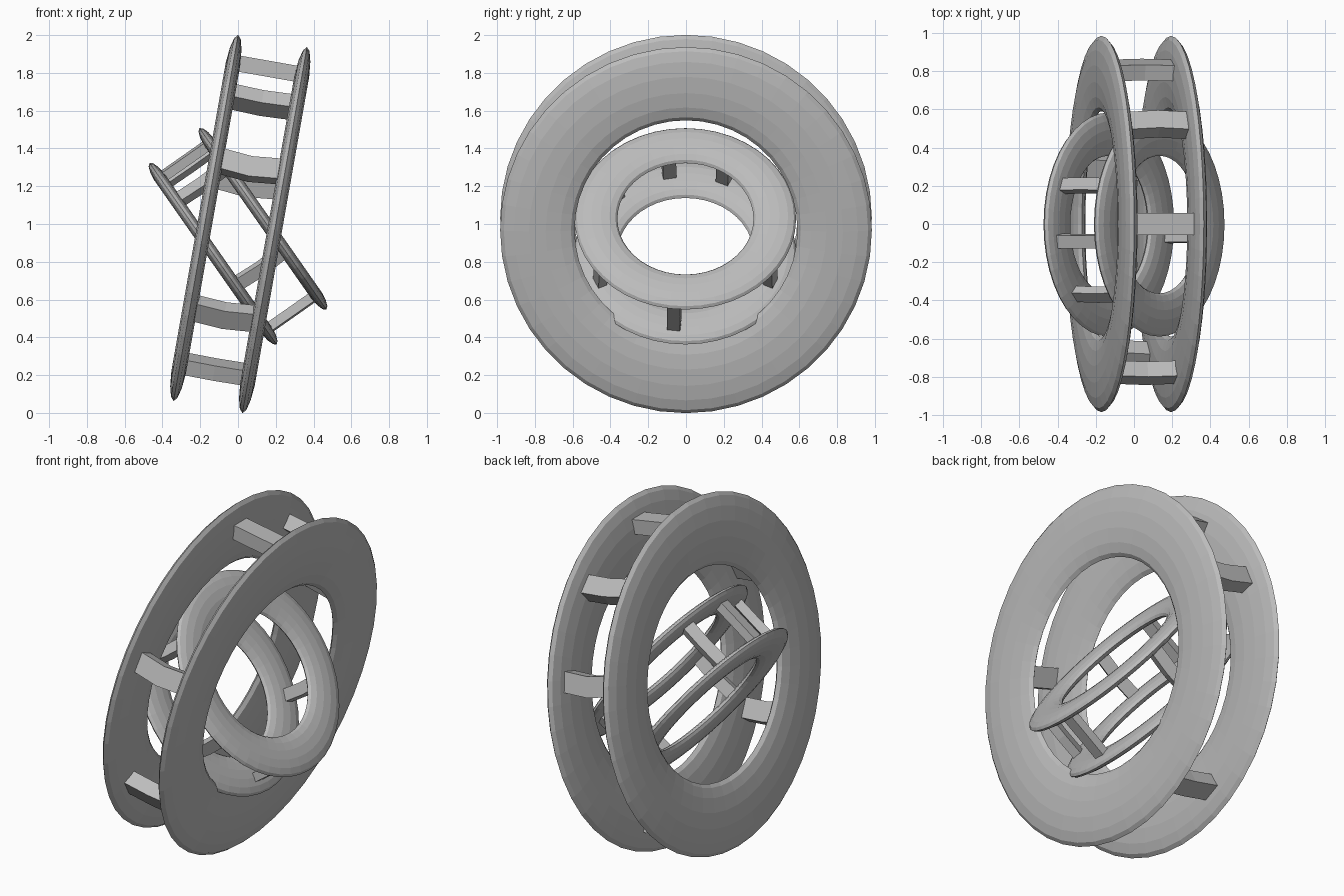
import bpy, bmesh, math
from mathutils import Matrix, Vector

if "Cube" in bpy.data.objects:
    bpy.data.objects.remove(bpy.data.objects["Cube"])

grey = bpy.data.materials.new("plain_grey")
grey.diffuse_color = (0.5, 0.5, 0.5, 1)
grey.use_nodes = True
grey.node_tree.nodes["Principled BSDF"].inputs["Base Color"].default_value = grey.diffuse_color


def finish(bm, name, matrix):
    bmesh.ops.recalc_face_normals(bm, faces=bm.faces)
    mesh = bpy.data.meshes.new(name)
    bm.to_mesh(mesh)
    bm.free()
    mesh.materials.append(grey)
    ob = bpy.data.objects.new(name, mesh)
    ob.matrix_world = matrix
    bpy.context.collection.objects.link(ob)


def ring(name, matrix, offset, major, minor, half_thick, seg=44, sides=14):
    # flattened torus around the local x axis
    bm = bmesh.new()
    rows = []
    for i in range(seg):
        a = 2 * math.pi * i / seg
        row = []
        for j in range(sides):
            b = 2 * math.pi * j / sides
            r = major + minor * math.cos(b)
            row.append(bm.verts.new((offset + half_thick * math.sin(b),
                                     r * math.sin(a), r * math.cos(a))))
        rows.append(row)
    for i in range(seg):
        p, q = rows[i], rows[(i + 1) % seg]
        for j in range(sides):
            k = (j + 1) % sides
            bm.faces.new((p[j], p[k], q[k], q[j]))
    finish(bm, name, matrix)


def strut(name, matrix, deg, radius, half_len, width, depth, bow):
    # bar between two rings, slightly bent at its middle
    bm = bmesh.new()
    a = math.radians(deg)
    radial = Vector((0, math.sin(a), math.cos(a)))
    tangent = Vector((0, math.cos(a), -math.sin(a)))
    sections = []
    for x, shift in ((-half_len, 0), (0, bow * math.sin(a)), (half_len, 0)):
        sections.append([bm.verts.new(Vector((x, 0, 0)) + radial * (radius + s * depth / 2)
                                      + tangent * (t * width / 2 + shift))
                         for s, t in ((-1, -1), (1, -1), (1, 1), (-1, 1))])
    for p, q in zip(sections, sections[1:]):
        for j in range(4):
            k = (j + 1) % 4
            bm.faces.new((p[j], p[k], q[k], q[j]))
    bm.faces.new(sections[0])
    bm.faces.new(sections[2])
    finish(bm, name, matrix)


def frame(center, tilt):
    return Matrix.Translation(center) @ Matrix.Rotation(math.radians(tilt), 4, 'Y')


# large outer pair of rings
outer = frame((0.012, 0, 1.0), 10)
for side, x in (("left", -0.185), ("right", 0.185)):
    ring("outer_ring_" + side, outer, x, 0.787, 0.197, 0.04)
for i, deg in enumerate((0, 38, 74, 159, -125, -68)):
    strut(f"outer_strut_{i + 1}", outer, deg, 0.835, 0.185, 0.115, 0.085, 0.02)

# small inner pair, tilted the other way
inner = frame((0.0, -0.003, 0.935), -35)
for side, x in (("lower", -0.161), ("upper", 0.161)):
    ring("inner_ring_" + side, inner, x, 0.473, 0.113, 0.033)
for i, deg in enumerate((24, -10, -47, 114, -114, 187)):
    strut(f"inner_strut_{i + 1}", inner, deg, 0.495, 0.161, 0.07, 0.05, 0.01)
